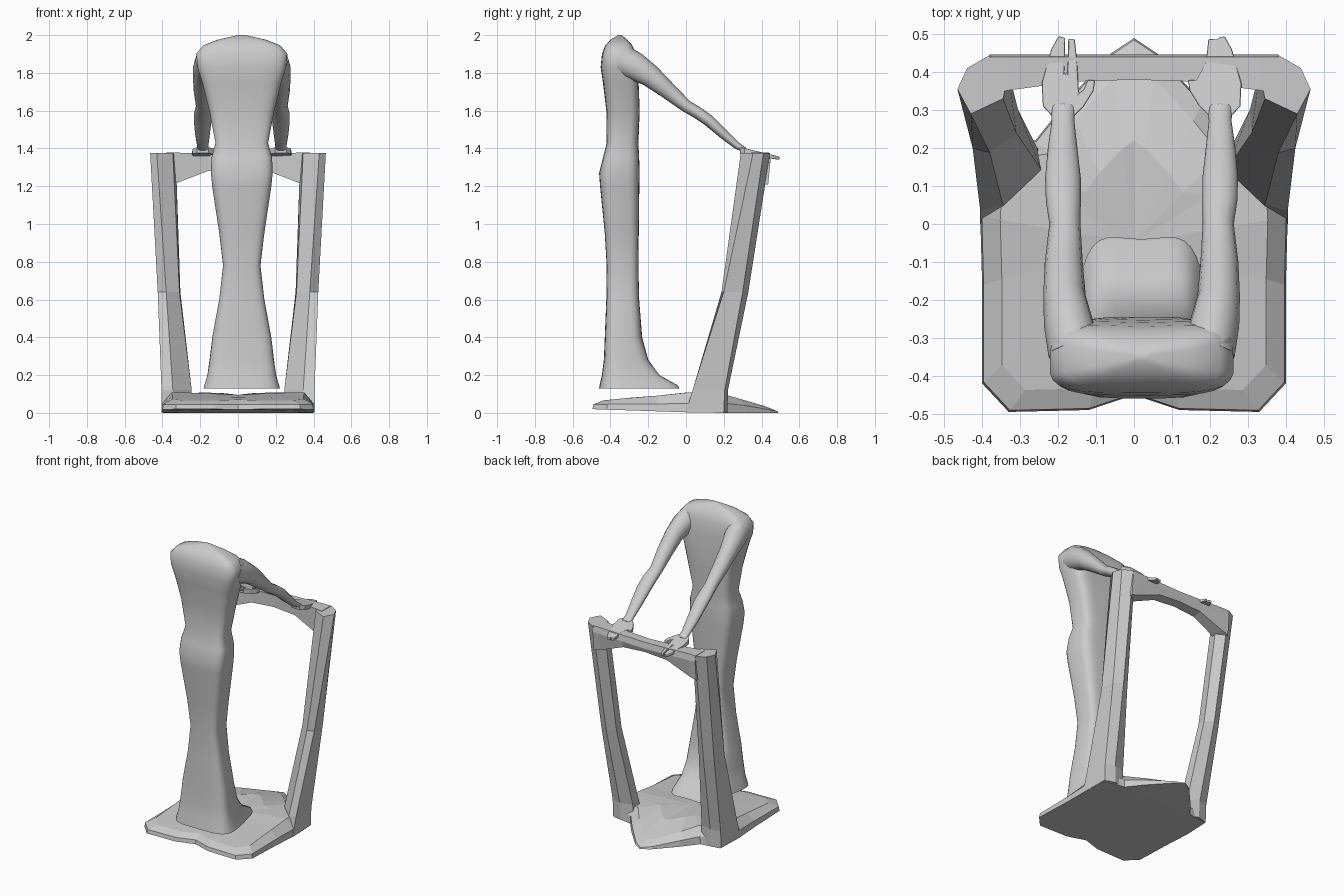
import bpy, bmesh, math
from mathutils import Vector

if "Cube" in bpy.data.objects:
    bpy.data.objects.remove(bpy.data.objects["Cube"])

CX = 0.02  # the figure stands slightly off centre


def finish(name, bm, smooth=None):
    bmesh.ops.recalc_face_normals(bm, faces=bm.faces)
    me = bpy.data.meshes.new(name)
    bm.to_mesh(me)
    bm.free()
    ob = bpy.data.objects.new(name, me)
    bpy.context.collection.objects.link(ob)
    if smooth:
        bpy.ops.object.select_all(action='DESELECT')
        ob.select_set(True)
        bpy.context.view_layer.objects.active = ob
        bpy.ops.object.shade_smooth_by_angle(angle=math.radians(smooth))
    return ob


def loft(name, rings, smooth=None, fan=None):
    bm = bmesh.new()
    vs = [[bm.verts.new(p) for p in r] for r in rings]
    n = len(vs[0])
    for a, b in zip(vs, vs[1:]):
        for i in range(n):
            j = (i + 1) % n
            bm.faces.new((a[i], a[j], b[j], b[i]))
    caps = [bm.faces.new(vs[0])]
    if fan:
        c = bm.verts.new(fan)
        for i in range(n):
            bm.faces.new((vs[-1][i], vs[-1][(i + 1) % n], c))
    else:
        caps.append(bm.faces.new(vs[-1]))
    bmesh.ops.triangulate(bm, faces=caps)
    return finish(name, bm, smooth)


def interp(pts, t):
    for (a, u), (b, v) in zip(pts, pts[1:]):
        if t <= b:
            return u + (v - u) * max(0, (t - a) / (b - a))
    return pts[-1][1]


# Base: faceted slab with a notched front and pointed rear
half = [(0.12, -0.49), (0.33, -0.495), (0.4, -0.42), (0.4, -0.16), (0.405, 0.02),
        (0.395, 0.2), (0.26, 0.22), (0.18, 0.32), (0.06, 0.45)]
outline = [(0, -0.45)] + half + [(0, 0.49)] + [(-x, y) for x, y in reversed(half)]
under = [(-0.5, 0.02), (0.1, 0.0), (0.5, 0.0)]
rim = [(-0.5, 0.045), (0.1, 0.05), (0.25, 0.05), (0.49, 0.008)]
crown = [(-0.45, 0.065), (-0.3, 0.08), (-0.1, 0.095), (0.0, 0.108), (0.18, 0.105), (0.42, 0.035)]


def inset(s, prof):
    return [(x * s, -0.05 + (y + 0.05) * s, interp(prof, -0.05 + (y + 0.05) * s)) for x, y in outline]


loft("base", [inset(1, under), inset(0.99, rim), inset(0.87, crown), inset(0.5, crown)],
     fan=(0, -0.05, 0.095))

# Rear posts: bent six-sided legs leaning outward and back
post = [
    (0.005, [(.405, 0), (.34, .03), (.245, .13), (.25, .2), (.33, .22), (.40, .2)]),
    (0.12, [(.405, .035), (.345, .05), (.245, .145), (.255, .2), (.335, .222), (.40, .205)]),
    (0.64, [(.425, .2), (.38, .188), (.31, .24), (.305, .3), (.36, .33), (.418, .30)]),
    (1.375, [(.465, .355), (.43, .29), (.345, .33), (.33, .4), (.38, .445), (.44, .41)]),
]
for side, s in (("left", -1), ("right", 1)):
    loft(side + "_post", [[(x * s, y, z) for x, y in sec] for z, sec in post])

# Top rail: thickened towards the posts like brackets
stations = [(0.38, 1.20, 1.378, .345), (0.33, 1.215, 1.378, .352), (0.16, 1.28, 1.372, .375), (0, 1.29, 1.368, .38)]
stations = [(-x, *r) for x, *r in stations] + [(x, *r) for x, *r in stations[-2::-1]]
loft("top_rail", [[(x, y, lo), (x, .435, lo + .01), (x, .447, hi - .04), (x, .44, hi), (x, y, hi)]
                  for x, lo, hi, y in stations])

# Body: tapered gown and torso; z, half width, y back, y front, front narrowing, toe notch
body = [
    (.13, .228, -.46, -.005, .6, .035), (.145, .224, -.458, -.012, .6, .035),
    (.2, .203, -.445, -.115, .65, .03), (.28, .185, -.435, -.19, .75, .01),
    (.4, .165, -.43, -.232, .85, 0), (.6, .125, -.422, -.248, .88, 0),
    (.78, .103, -.42, -.252, .9, 0), (.95, .124, -.43, -.25, .9, 0),
    (1.2, .163, -.455, -.247, .9, 0), (1.27, .17, -.46, -.245, .9, 0),
    (1.35, .167, -.44, -.248, .9, 0), (1.43, .145, -.42, -.252, .9, 0),
    (1.6, .178, -.422, -.24, .92, .005), (1.75, .215, -.44, -.238, .95, .015),
    (1.83, .24, -.452, -.24, .96, .02), (1.9, .248, -.445, -.25, .95, .02),
    (1.945, .21, -.428, -.275, .95, .01), (1.975, .13, -.4, -.31, 1, 0), (2.0, .02, -.36, -.34, 1, 0)]


def body_ring(z, hw, y0, y1, narrow, notch, n=28, e=0.5):
    ring = []
    for i in range(n):
        a = 2 * math.pi * i / n
        c, s = math.cos(a), math.sin(a)
        u = math.copysign(abs(c) ** e, c)
        v = math.copysign(abs(s) ** e, s)
        t = (v + 1) / 2
        y = y0 + (y1 - y0) * t - (notch * (1 - u * u) if v > 0 else 0) * t
        ring.append((CX + hw * u * (1 + (narrow - 1) * t), y, z))
    return ring


loft("body", [body_ring(*r) for r in body], smooth=50)

# Arms: side offset, y, z, sideways radius, thickness radius
arm = [(.17, -.35, 1.87, .075, .085), (.19, -.27, 1.835, .067, .075), (.203, -.19, 1.785, .056, .06),
       (.205, -.1, 1.71, .05, .046), (.202, 0, 1.625, .041, .033), (.206, .06, 1.59, .046, .032),
       (.207, .12, 1.548, .047, .031), (.208, .2, 1.475, .039, .026),
       (.207, .27, 1.415, .03, .019), (.207, .31, 1.392, .032, .014)]
# Hand outline: outward offset from the wrist, y
hand = [(.03, .285), (.053, .31), (.056, .37), (.031, .46), (.012, .495), (-.006, .49), (-.003, .395),
        (-.011, .395), (-.014, .488), (-.031, .487), (-.037, .43), (-.042, .345), (-.055, .355),
        (-.065, .38), (-.085, .378), (-.08, .35), (-.055, .31), (-.03, .285)]
pts = [Vector((0, y, z)) for _, y, z, _, _ in arm]
for side, s in (("left", -1), ("right", 1)):
    rings = []
    for i, (x, y, z, rx, rt) in enumerate(arm):
        d = (pts[min(i + 1, len(arm) - 1)] - pts[max(i - 1, 0)]).normalized()
        up = Vector((0, -d.z, d.y))
        rings.append([Vector((CX + s * x, y, z)) + Vector((rx * math.cos(a), 0, 0)) + up * (rt * math.sin(a))
                      for a in (k * math.pi / 6 for k in range(12))])
    loft(side + "_arm", rings, smooth=60)

    top = [(CX + s * (.207 + u), y, 1.406 - .24 * (y - .29)) for u, y in hand]
    low = [(x, y, z - .032 + .07 * (y - .29)) for x, y, z in top]
    h = loft(side + "_hand", [low, top])
    bev = h.modifiers.new("round", 'BEVEL')
    bev.width, bev.segments, bev.limit_method = .004, 2, 'ANGLE'
    bev.angle_limit = math.radians(50)
